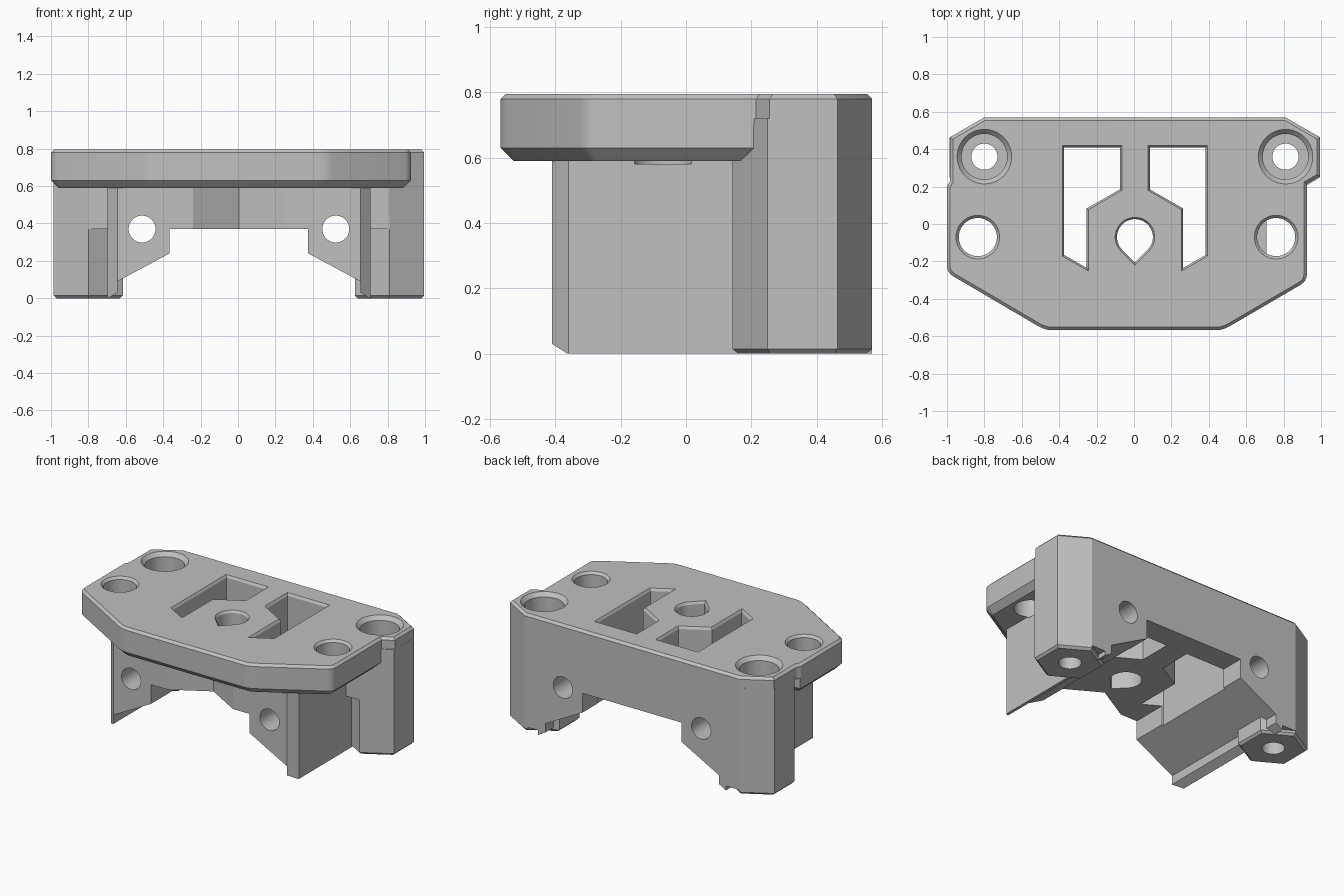
import bpy, bmesh, math
from mathutils import Vector, Matrix

cube = bpy.data.objects.get("Cube")
if cube:
    bpy.data.objects.remove(cube, do_unlink=True)

TOP = 0.795
MID = 0.005          # centre line of the lower body

grey = bpy.data.materials.new("plain grey")
grey.use_nodes = True
grey.diffuse_color = (0.53, 0.53, 0.53, 1)
grey.node_tree.nodes["Principled BSDF"].inputs["Base Color"].default_value = grey.diffuse_color


def inset(pts, d):
    """Offset a counter-clockwise outline inward by d."""
    out = []
    for i, p in enumerate(pts):
        a = (p - pts[i - 1]).normalized()
        b = (pts[(i + 1) % len(pts)] - p).normalized()
        na, nb = Vector((-a.y, a.x)), Vector((-b.y, b.x))
        out.append(p + (na + nb) * d / (1 + na.dot(nb)))
    return out


def prism(name, pts, z0, z1, low=0, high=0, rise=None):
    """Upright prism; low and high are the edge chamfers (negative flares out)."""
    pts = [Vector(p) for p in pts]
    if sum(pts[i - 1].cross(p) for i, p in enumerate(pts)) < 0:
        pts.reverse()
    rings = [(z0, low)]
    if low:
        rings.append((z0 + low, 0))
    if high:
        rings.append((z1 - (rise or high), 0))
    rings.append((z1, high))
    bm = bmesh.new()
    loops = [[bm.verts.new((*p, z)) for p in inset(pts, d)] for z, d in rings]
    bm.faces.new(loops[0][::-1])
    bm.faces.new(loops[-1])
    for lo, hi in zip(loops, loops[1:]):
        for i in range(len(pts)):
            bm.faces.new((lo[i - 1], lo[i], hi[i], hi[i - 1]))
    mesh = bpy.data.meshes.new(name)
    bm.to_mesh(mesh)
    bm.free()
    obj = bpy.data.objects.new(name, mesh)
    bpy.context.collection.objects.link(obj)
    mesh.materials.append(grey)
    return obj


def along_y(obj):
    """Turn a prism drawn in x, z so that it runs along y."""
    obj.data.transform(Matrix.Rotation(math.pi / 2, 4, "X"))
    return obj


def ring(x, y, r, n=40, start=0.0):
    return [(x + r * math.cos(start + math.tau * i / n),
             y + r * math.sin(start + math.tau * i / n)) for i in range(n)]


def mirrored(half):
    """Close a right-hand half outline with its mirror image."""
    return [(MID + x, y) for x, y in half] + [(MID - x, y) for x, y in half[::-1] if x]


def rounded(pts, r=0.04, steps=4):
    """Round the inner corners of an open path."""
    pts, out = [Vector(p) for p in pts], []
    for before, p, after in zip(pts, pts[1:], pts[2:]):
        a = p + (before - p).normalized() * r
        b = p + (after - p).normalized() * r
        for k in range(steps + 1):
            t = k / steps
            out.append(a * (1 - t) ** 2 + p * 2 * t * (1 - t) + b * t * t)
    return out


def cut(target, tool):
    mod = target.modifiers.new("cut", "BOOLEAN")
    mod.operation, mod.solver, mod.object = "DIFFERENCE", "EXACT", tool
    bpy.context.view_layer.objects.active = target
    bpy.ops.object.modifier_apply(modifier=mod.name)


# Central block with a V notch in its front, cut by an arched tunnel
block = prism("leg_block", mirrored([
    (0, -0.27), (0.245, -0.41), (0.65, -0.41), (0.703, -0.36), (0.703, 0.57)]), 0, 0.72)
tunnel = along_y(prism("tunnel", mirrored([
    (0.75, -0.03), (0.65, 0.03), (0.65, 0.09), (0.37, 0.24), (0.37, 0.37)]), -1, 1))
cut(block, tunnel)
parts = [block]

# Hexagonal columns and the webs tying them to the legs
for side, label in ((-1, "right"), (1, "left")):
    cx, inner = MID + side * 0.805, MID + side * 0.69
    for name, z0, y0 in (("lower_web", 0.03, 0.36), ("upper_web", 0.37, 0.142)):
        web = [(inner, y0), (cx, y0), (cx, 0.57), (inner, 0.57)]
        parts.append(prism(f"{label}_{name}", web, z0, 0.72))
    hexagon = ring(cx, 0.356, 0.214, 6, math.pi / 6)
    parts.append(prism(f"{label}_column", hexagon, 0, 0.72, low=0.015))

# Overhanging plate, chamfered underneath
front = rounded([(-1, 0.2), (-1, -0.26), (-0.475, -0.568),
                 (0.475, -0.568), (0.925, -0.305), (0.925, 0.2)])
plate = front + [(0.925, 0.207), (-1, 0.207)]
parts.append(prism("plate", plate, 0.59, 0.70, low=0.04))

# Top cap joining plate and columns
cap = front + [(0.925, 0.215), (0.995, 0.256), (0.995, 0.463), (0.81, 0.57),
               (-0.80, 0.57), (-0.985, 0.463), (-0.985, 0.225), (-1, 0.2)]
parts.append(prism("cap", cap, 0.70, TOP, high=0.016))

cutters = [tunnel]
ABOVE = TOP + 0.01
FLARE = dict(high=-0.016, rise=0.026)

# Clamp slots either side of the hub
slot = [(0.378, 0.41), (0.08, 0.41), (0.08, 0.185), (0.258, 0.083), (0.258, -0.235), (0.378, -0.166)]
for side in (-1, 1):
    cutters.append(prism("slot", [(MID + side * x, y) for x, y in slot], 0.2, ABOVE, **FLARE))
    # Counterbored column holes
    cx = MID + side * 0.805
    cutters.append(prism("bolt_hole", ring(cx, 0.36, 0.07), -0.1, 0.5))
    cutters.append(prism("counterbore", ring(cx, 0.36, 0.122), 0.37, ABOVE, high=-0.033, rise=0.036))
    # Cross holes from front to back
    cutters.append(along_y(prism("cross_hole", ring(MID + side * 0.518, 0.37, 0.072), -1, 1)))

# Teardrop hole in the hub
drop = [p for p in ring(MID, -0.07, 0.096, 48) if p[1] > -0.139] + [(MID, -0.206)]
drop.sort(key=lambda p: math.atan2(p[1] + 0.07, p[0] - MID))
cutters.append(prism("hub_hole", drop, 0.2, ABOVE, **FLARE))

# Plate corner holes
for x in (-0.835, 0.76):
    cutters.append(prism("corner_hole", ring(x, -0.07, 0.102), 0.58, ABOVE, high=-0.024, rise=0.026))

# Cut every part, then drop the cutters
for cutter in cutters:
    for part in parts:
        if cutter is not tunnel and not part.name.endswith("web") or cutter.name.startswith(("bolt", "counter")):
            cut(part, cutter)
for cutter in cutters:
    bpy.data.objects.remove(cutter, do_unlink=True)

bpy.ops.object.select_all(action="DESELECT")
for part in parts:
    part.select_set(True)
bpy.ops.object.shade_smooth_by_angle(angle=math.radians(25))
